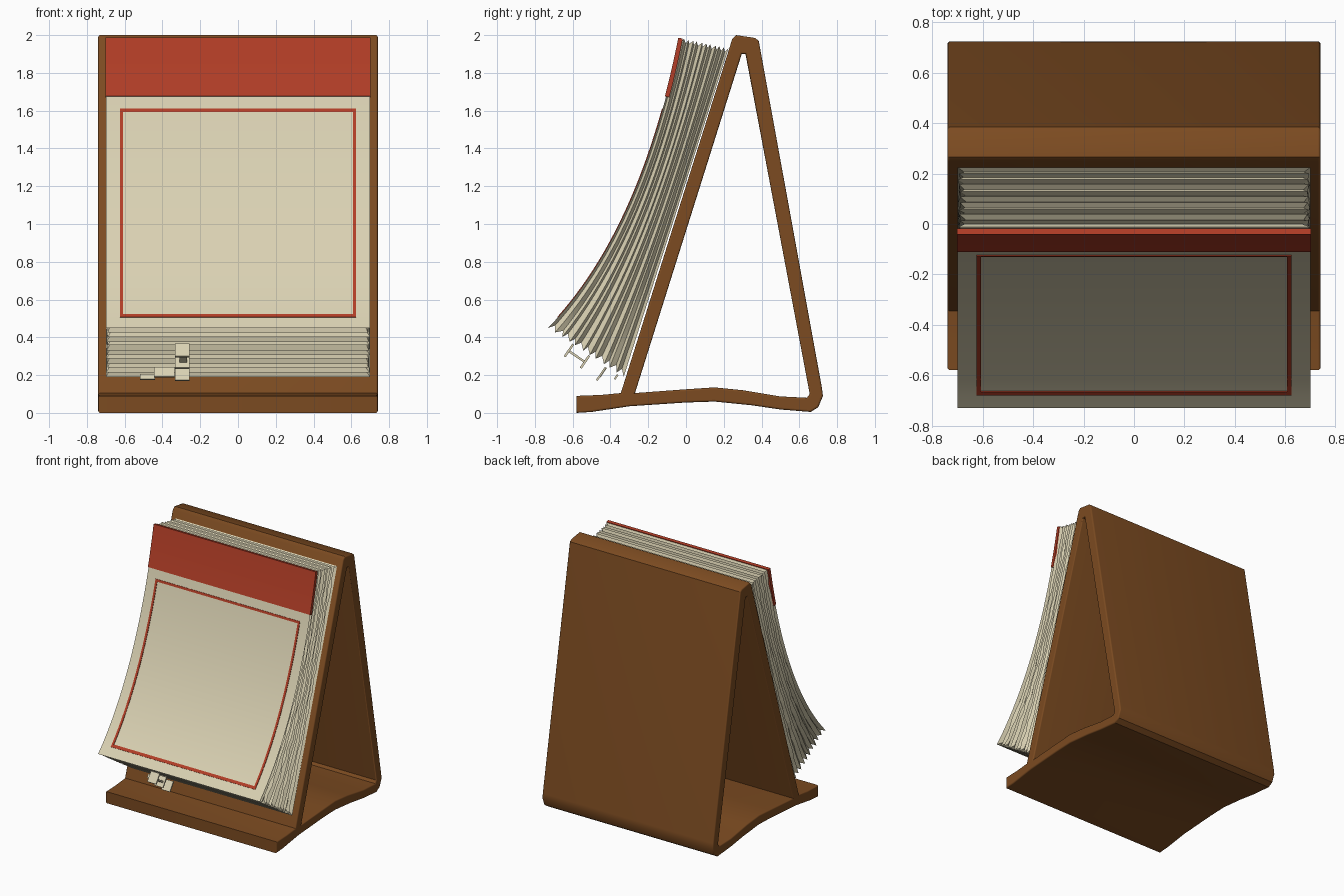
import bpy, random
from mathutils import Matrix, Vector

random.seed(4)
if "Cube" in bpy.data.objects:
    bpy.data.objects.remove(bpy.data.objects["Cube"])


def material(name, rgb):
    m = bpy.data.materials.new(name)
    m.use_nodes = True
    m.diffuse_color = (*rgb, 1)
    m.node_tree.nodes["Principled BSDF"].inputs["Base Color"].default_value = (*rgb, 1)
    return m


brown = material("brown wood", (0.2, 0.07, 0.015))
cream = material("cream paper", (0.70, 0.64, 0.45))
red = material("red print", (0.45, 0.048, 0.02))


def add_mesh(name, verts, faces, mat):
    me = bpy.data.meshes.new(name)
    me.from_pydata(verts, [], faces)
    me.materials.append(mat)
    ob = bpy.data.objects.new(name, me)
    bpy.context.collection.objects.link(ob)
    return ob


def smooth(ob, angle=0.6):
    bpy.ops.object.select_all(action='DESELECT')
    ob.select_set(True)
    bpy.context.view_layer.objects.active = ob
    if ob.type == 'CURVE':
        bpy.ops.object.convert(target='MESH')
    bpy.ops.object.shade_smooth_by_angle(angle=angle)


# Stand: side outline with a triangular opening, extruded across the width
outer = [(-0.58, 0), (-0.5, 0.005), (-0.3, 0.035), (0, 0.055), (0.15, 0.06),
         (0.35, 0.04), (0.5, 0.018), (0.66, 0.005), (0.7, 0.03), (0.725, 0.09),
         (0.72, 0.13), (0.385, 1.97), (0.365, 1.985), (0.265, 2), (0.245, 1.98),
         (-0.345, 0.105), (-0.45, 0.095), (-0.58, 0.09)]
opening = [(-0.27, 0.105), (0, 0.125), (0.15, 0.135), (0.3, 0.12), (0.5, 0.087),
           (0.64, 0.08), (0.655, 0.1), (0.315, 1.9), (0.295, 1.9)]
cu = bpy.data.curves.new("stand", 'CURVE')
cu.dimensions = '2D'
cu.fill_mode = 'BOTH'
bevel = 0.01
cu.extrude = 0.74 - bevel
cu.bevel_depth = bevel
cu.offset = -bevel
for loop in (outer, opening):
    sp = cu.splines.new('POLY')
    sp.points.add(len(loop) - 1)
    for p, (y, z) in zip(sp.points, loop):
        p.co = (y, z, 0, 1)
    sp.use_cyclic_u = True
cu.materials.append(brown)
stand = bpy.data.objects.new("stand", cu)
bpy.context.collection.objects.link(stand)
stand.matrix_world = Matrix(((0, 0, 1, 0), (1, 0, 0, 0), (0, 1, 0, 0), (0, 0, 0, 1)))
smooth(stand)

# Curved front of the page block and its straight back, both in the y-z plane
CTRL = [Vector(p) for p in ((-0.035, 1.985), (-0.14, 1.45), (-0.34, 0.85), (-0.73, 0.45))]
BACK = Vector((0.225, 1.93)), Vector((-0.33, 0.19))


def front(t):
    a, b, c, d = CTRL
    s = 1 - t
    return a * s**3 + b * 3 * s * s * t + c * 3 * s * t * t + d * t**3


def front_normal(t):
    d = (front(t + 0.01) - front(t - 0.01)).normalized()
    return Vector((d.y, -d.x))


def t_at(z):
    lo, hi = 0, 1
    for _ in range(30):
        mid = (lo + hi) / 2
        lo, hi = (mid, hi) if front(mid).y > z else (lo, mid)
    return lo


# Page block: rings stacked front to back, alternating sheet edge and groove
SHEETS, ROWS, HALF = 11, 24, 0.7
verts, faces = [], []
layers = 2 * SHEETS + 1
for k in range(layers):
    inner = 0 < k < layers - 1
    u = (k + (random.uniform(-0.3, 0.3) if inner else 0)) / (layers - 1)
    groove = k % 2
    for side in (-1, 1):
        rows = range(ROWS + 1)
        for j in rows if side < 0 else reversed(rows):
            inset = 0.022 * groove + (random.uniform(0, 0.012) if inner else 0)
            t = j / ROWS
            t = min(max(t, 0.012 * groove), 1 - 0.018 * groove)
            p = front(t).lerp(BACK[0].lerp(BACK[1], t), u)
            verts.append((side * (HALF - inset), p.x, p.y))
ring = 2 * (ROWS + 1)
for k in range(layers - 1):
    for i in range(ring):
        n = (i + 1) % ring
        a, b = k * ring, (k + 1) * ring
        faces.append((a + i, b + i, b + n, a + n))
last = (layers - 1) * ring
for j in range(ROWS):
    quad = (j, j + 1, ring - 2 - j, ring - 1 - j)
    faces.append(quad)
    faces.append(tuple(last + i for i in reversed(quad)))
smooth(add_mesh("page_block", verts, faces, cream), 0.2)


# Thin strips that follow the curved front page
def strip(name, x0, x1, z0, z1, out, sunk, steps):
    ta, tb = t_at(z1), t_at(z0)
    vs, fs = [], []
    for i in range(steps + 1):
        t = ta + (tb - ta) * i / steps
        p, n = front(t), front_normal(t)
        for x, d in ((x0, out), (x1, out), (x1, -sunk), (x0, -sunk)):
            q = p + n * d
            vs.append((x, q.x, q.y))
    for i in range(steps):
        for c in range(4):
            a, b = 4 * i + c, 4 * i + (c + 1) % 4
            fs.append((a, a + 4, b + 4, b))
    fs += [(0, 1, 2, 3), tuple(4 * steps + c for c in (3, 2, 1, 0))]
    smooth(add_mesh(name, vs, fs, red))


strip("header_band", -0.702, 0.702, 1.675, 1.985, 0.006, 0.018, 8)
X, LOW, HIGH, W = 0.625, 0.505, 1.61, 0.017
strip("frame_top", -X, X, HIGH - W, HIGH, 0.004, 0.004, 1)
strip("frame_bottom", -X, X, LOW, LOW + W, 0.004, 0.004, 1)
for label, s in (("left", 1), ("right", -1)):
    xa, xb = sorted((s * X, s * (X - W)))
    strip("frame_" + label, xa, xb, LOW, HIGH, 0.004, 0.004, 24)


# Loose paper scraps hanging under the pages
def scrap(name, centre, size, tilt):
    bpy.ops.mesh.primitive_cube_add(size=1, location=centre, rotation=(tilt, 0, 0))
    ob = bpy.context.object
    ob.name = name
    ob.scale = size
    ob.data.materials.append(cream)


scrap("scrap_front", (-0.295, -0.62, 0.33), (0.075, 0.012, 0.08), -0.6)
scrap("scrap_bridge", (-0.29, -0.58, 0.3), (0.04, 0.1, 0.012), -0.6)
scrap("scrap_back", (-0.295, -0.535, 0.27), (0.075, 0.012, 0.08), -0.6)
scrap("scrap_low", (-0.295, -0.45, 0.205), (0.075, 0.01, 0.08), -0.6)
scrap("scrap_side", (-0.39, -0.44, 0.215), (0.11, 0.01, 0.06), -0.6)
scrap("scrap_edge", (-0.48, -0.37, 0.19), (0.08, 0.01, 0.03), -0.6)
